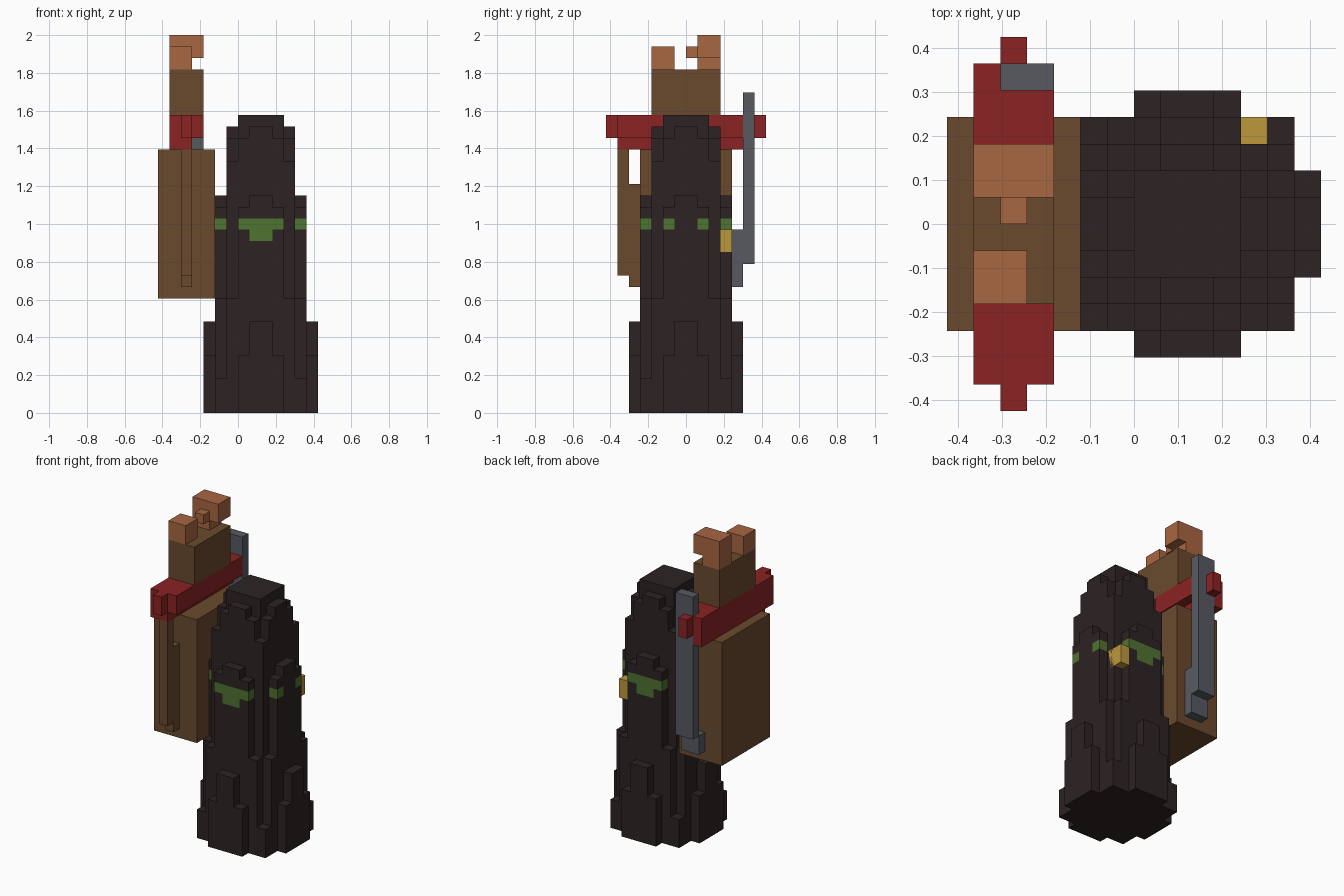
import bpy, bmesh, math
from mathutils import Vector

old = bpy.data.objects.get("Cube")
if old:
    bpy.data.objects.remove(old, do_unlink=True)

U = 2 / 33                                  # edge of one block
ORIGIN = Vector((7, 7, 0))                  # block grid centre


def place(x, y, z):
    return (Vector((x, y, z)) - ORIGIN) * U


def material(name, r, g, b):
    lin = [((c / 255 + 0.055) / 1.055) ** 2.4 for c in (r, g, b)] + [1]
    m = bpy.data.materials.new(name)
    m.use_nodes = True
    m.diffuse_color = lin
    m.node_tree.nodes["Principled BSDF"].inputs["Base Color"].default_value = lin
    return m


bark = material("dark bark", 45, 35, 35)
green = material("moss green", 79, 115, 48)
brown = material("brown", 106, 74, 45)
red = material("red", 139, 34, 35)
copper = material("copper", 169, 102, 66)
grey = material("steel grey", 87, 90, 97)
gold = material("gold", 189, 152, 60)


def finish(name, bm, mats):
    bmesh.ops.recalc_face_normals(bm, faces=bm.faces)
    me = bpy.data.meshes.new(name)
    bm.to_mesh(me)
    bm.free()
    for m in mats:
        me.materials.append(m)
    ob = bpy.data.objects.new(name, me)
    bpy.context.collection.objects.link(ob)


def blocks(name, mat, *boxes):
    """One object made of boxes given as x, y and z ranges in blocks."""
    bm = bmesh.new()
    for xs, ys, zs in boxes:
        part = bmesh.ops.create_cube(bm, size=1)["verts"]
        for v in part:
            v.co = place(*(r[0] if c < 0 else r[1]
                           for c, r in zip(v.co, (xs, ys, zs))))
    finish(name, bm, [mat])


# Stepped trunk: column height by ring and distance from the ring's middle
HEIGHT = {(0, 0): 26, (1, 0): 26, (1, 1): 26,
          (2, 0): 25, (2, 1): 24, (2, 2): 22,
          (3, 0): 19, (3, 1): 18, (3, 2): 10, (3, 3): 3,
          (4, 0): 8, (4, 1): 5}
CX, CY = 9, 7


def ring(i, j):
    a, b = int(abs(i + 0.5)), int(abs(j + 0.5))
    return max(a, b), min(a, b), b > a


def height(i, j):
    return HEIGHT.get(ring(i, j)[:2], 0)


def is_green(i, j, k):
    a, b, front_or_back = ring(i, j)
    if a != 3:
        return False
    return (k == 16 and b == 1) or (k in (15, 16) and b == 0 and front_or_back)


bm = bmesh.new()


def quad(points, index=0):
    f = bm.faces.new([bm.verts.new(place(CX + x, CY + y, z)) for x, y, z in points])
    f.material_index = index


for i in range(-5, 5):
    for j in range(-5, 5):
        h = height(i, j)
        if not h:
            continue
        corners = [(i, j), (i + 1, j), (i + 1, j + 1), (i, j + 1)]
        for z in (0, h):
            quad([(x, y, z) for x, y in corners])
        for n, (di, dj) in enumerate([(0, -1), (1, 0), (0, 1), (-1, 0)]):
            p, q = corners[n], corners[(n + 1) % 4]
            for k in range(height(i + di, j + dj), h):
                quad([(*p, k), (*q, k), (*q, k + 1), (*p, k + 1)],
                     int(is_green(i, j, k)))
bmesh.ops.remove_doubles(bm, verts=bm.verts, dist=0.001)
bmesh.ops.recalc_face_normals(bm, faces=bm.faces)
bmesh.ops.dissolve_limit(bm, angle_limit=math.radians(1), verts=bm.verts,
                         edges=bm.edges, delimit={"MATERIAL"})
finish("trunk", bm, [bark, green])

# Gold knob on the trunk's back corner
blocks("knob", gold, ((11, 12), (9, 11), (14, 16)))

# Large pack with a hanging strip at its front
blocks("pack", brown, ((0, 5), (3, 11), (10, 23)))
blocks("hanging_strip", brown,
       ((2, 3), (1, 2), (12, 23)),
       ((2, 3), (2, 3), (11, 20)))

# Red roll across the pack with narrow ends
blocks("red_roll", red,
       ((1, 3), (1, 12), (23, 24)),
       ((1, 4), (1, 12), (24, 26)),
       ((1, 2), (12, 13), (23, 26)),
       ((2, 3), (0, 1), (24, 26)),
       ((2, 3), (13, 14), (24, 26)))

# Upper bundle and copper pots
blocks("upper_bundle", brown, ((1, 4), (4, 10), (26, 30)))
blocks("front_pot", copper, ((1, 3), (4, 6), (30, 32)))
blocks("back_pot", copper,
       ((1, 3), (8, 10), (30, 31)),
       ((1, 4), (8, 10), (31, 33)))
blocks("pot_spout", copper, ((2, 3), (7, 8), (31, 32)))

# Steel blade at the back of the pack
blocks("blade", grey,
       ((2, 4), (12, 13), (13, 28)),
       ((2, 4), (11, 12), (11, 13)),
       ((3, 4), (11, 12), (13, 16)))
